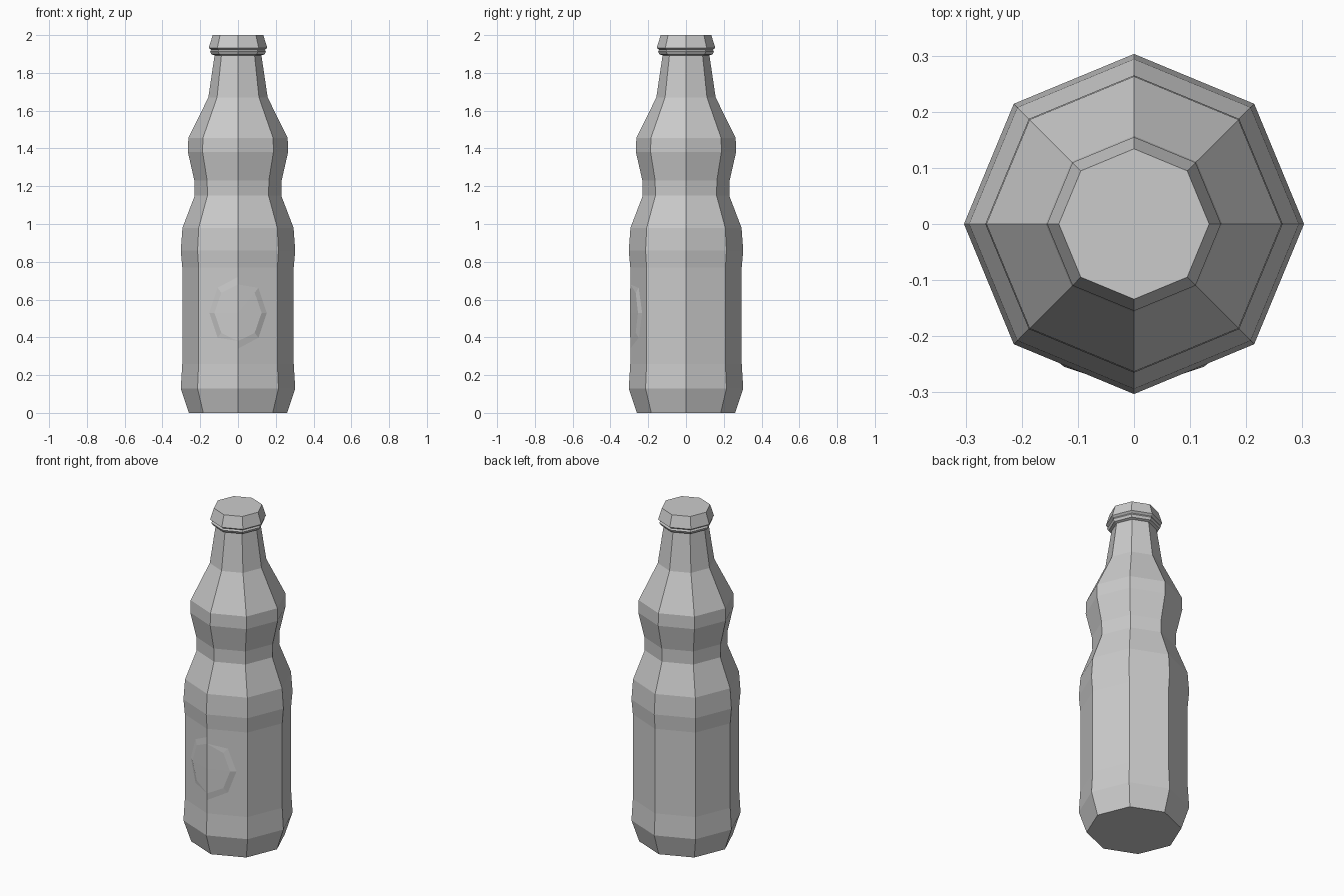
import bpy, bmesh, math

cube = bpy.data.objects.get("Cube")
if cube:
    bpy.data.objects.remove(cube, do_unlink=True)

SIDES = 8
grey = bpy.data.materials.new("plain_grey")
grey.use_nodes = True
grey.diffuse_color = (0.6, 0.6, 0.6, 1)
grey.node_tree.nodes["Principled BSDF"].inputs["Base Color"].default_value = grey.diffuse_color


def finish(name, bm):
    bmesh.ops.recalc_face_normals(bm, faces=bm.faces)
    mesh = bpy.data.meshes.new(name)
    bm.to_mesh(mesh)
    bm.free()
    mesh.materials.append(grey)
    obj = bpy.data.objects.new(name, mesh)
    bpy.context.collection.objects.link(obj)
    return obj


def bridge(bm, a, b):
    n = len(a)
    for i in range(n):
        j = (i + 1) % n
        bm.faces.new((a[i], a[j], b[j], b[i]))


def turned(name, profile):
    """Closed eight-sided solid from (radius, height) pairs."""
    bm = bmesh.new()
    rings = []
    for r, z in profile:
        angles = [math.tau * i / SIDES for i in range(SIDES)]
        rings.append([bm.verts.new((r * math.cos(a), r * math.sin(a), z)) for a in angles])
    for low, high in zip(rings, rings[1:]):
        bridge(bm, low, high)
    bm.faces.new(rings[0])
    bm.faces.new(rings[-1])
    return finish(name, bm)


# Bottle body with waist, shoulder and neck
turned("bottle_body", [
    (0.26, 0), (0.303, 0.13), (0.295, 0.26), (0.295, 0.77), (0.303, 0.86),
    (0.294, 0.98), (0.229, 1.15), (0.231, 1.23), (0.265, 1.38),
    (0.263, 1.455), (0.157, 1.67), (0.123, 1.9)])

# Crown cap with a small collar under its rim
turned("bottle_cap", [
    (0.121, 1.892), (0.14, 1.898), (0.148, 1.912), (0.142, 1.922),
    (0.155, 1.932), (0.134, 2.0)])

# Faint raised boss wrapped around the front ridge
WALL = 0.295
SLOPE = math.tan(math.pi / SIDES)
bm = bmesh.new()
rings = []
for half_width, half_height, lift in ((0.155, 0.19, -0.001), (0.125, 0.15, 0.011)):
    ring = []
    for i in range(SIDES):
        a = math.tau * i / SIDES
        x, z = half_width * math.cos(a), 0.53 + half_height * math.sin(a)
        raised = lift * abs(x) / half_width
        ring.append(bm.verts.new((x, -(WALL - SLOPE * abs(x) + raised), z)))
    rings.append(ring)
bridge(bm, *rings)
centre = bm.verts.new((0, -WALL - 0.001, 0.53))
for i in range(SIDES):
    bm.faces.new((rings[1][i], rings[1][(i + 1) % SIDES], centre))
finish("front_boss", bm)
